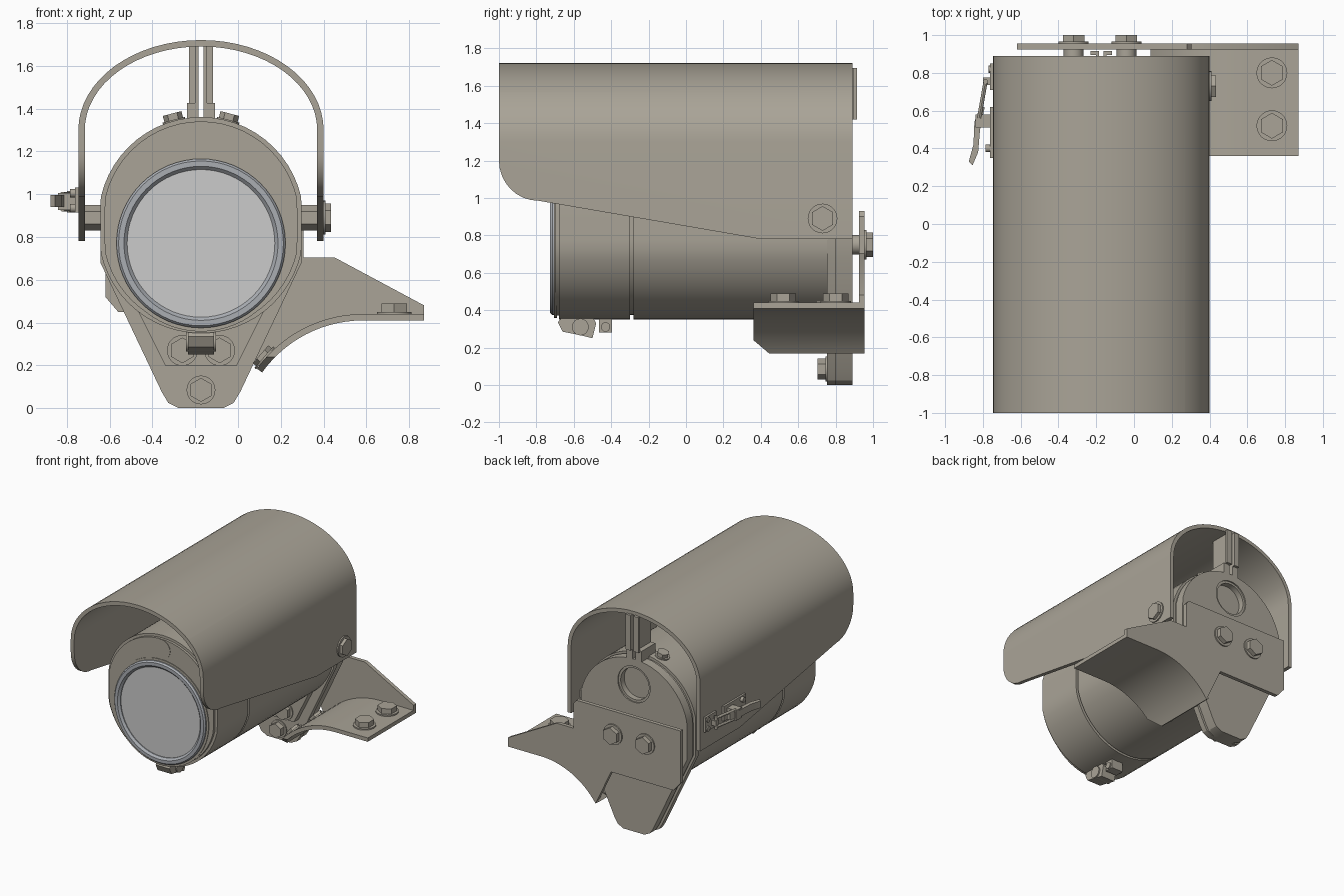
import bpy, bmesh
from math import sin, cos, pi, radians
from mathutils import Vector, Matrix

if "Cube" in bpy.data.objects:
    bpy.data.objects.remove(bpy.data.objects["Cube"])

CX = -0.173  # axis of the housing


def material(name, rgb):
    m = bpy.data.materials.new(name)
    m.diffuse_color = (*rgb, 1)
    m.use_nodes = True
    m.node_tree.nodes["Principled BSDF"].inputs["Base Color"].default_value = m.diffuse_color
    return m


PAINT = material("warm_grey_paint", (0.40, 0.37, 0.31))
RIM = material("rim_metal", (0.40, 0.42, 0.45))
GLASS = material("lens_glass", (0.55, 0.55, 0.56))


def finish(name, bm, mat=PAINT):
    bmesh.ops.recalc_face_normals(bm, faces=bm.faces)
    me = bpy.data.meshes.new(name)
    bm.to_mesh(me)
    bm.free()
    ob = bpy.data.objects.new(name, me)
    me.materials.append(mat)
    bpy.context.collection.objects.link(ob)
    return ob


def prism(name, pts, axis, a, b, mat=PAINT):
    """Extrude a 2D outline along an axis: x -> (y,z), y -> (x,z), z -> (x,y)."""
    put = {'x': lambda p, t: (t, p[0], p[1]), 'y': lambda p, t: (p[0], t, p[1]),
           'z': lambda p, t: (p[0], p[1], t)}[axis]
    bm = bmesh.new()
    lo = [bm.verts.new(put(p, a)) for p in pts]
    hi = [bm.verts.new(put(p, b)) for p in pts]
    bm.faces.new(lo)
    bm.faces.new(hi)
    n = len(pts)
    for i in range(n):
        j = (i + 1) % n
        bm.faces.new((lo[i], lo[j], hi[j], hi[i]))
    return finish(name, bm, mat)


def box(name, x0, x1, y0, y1, z0, z1):
    return prism(name, [(x0, y0), (x1, y0), (x1, y1), (x0, y1)], 'z', z0, z1)


def add_cyl(bm, base, d, r, h, seg):
    d = Vector(d).normalized()
    m = Matrix.Translation(Vector(base) + d * h / 2) @ d.to_track_quat('Z', 'Y').to_matrix().to_4x4()
    bmesh.ops.create_cone(bm, cap_ends=True, segments=seg, radius1=r, radius2=r, depth=h, matrix=m)


def cyl(name, base, d, r, h, seg=32, mat=PAINT):
    bm = bmesh.new()
    add_cyl(bm, base, d, r, h, seg)
    return finish(name, bm, mat)


def bolt(name, base, d, r=0.06, h=0.045, shank=0.0):
    """Washer, hexagon head and optional shank behind the seat."""
    bm = bmesh.new()
    add_cyl(bm, base, d, r * 1.2, 0.01, 28)
    add_cyl(bm, base, d, r, h, 6)
    if shank:
        add_cyl(bm, base, [-c for c in d], r * 0.8, shank, 20)
    return finish(name, bm)


def lathe(name, prof, mat, seg=64, zc=0.77):
    """Revolve (radius, y) points around the lens axis."""
    bm = bmesh.new()
    rings = [[bm.verts.new((CX + r * cos(2 * pi * i / seg), y, zc + r * sin(2 * pi * i / seg)))
              for i in range(seg)] for r, y in prof]
    for k in range(len(rings)):
        p, q = rings[k], rings[(k + 1) % len(rings)]
        for i in range(seg):
            j = (i + 1) % seg
            bm.faces.new((p[i], p[j], q[j], q[i]))
    return finish(name, bm, mat)


def boolean(ob, cutter, op):
    m = ob.modifiers.new("cut", 'BOOLEAN')
    m.operation, m.object, m.solver = op, cutter, 'EXACT'
    bpy.context.view_layer.objects.active = ob
    bpy.ops.object.modifier_apply(modifier=m.name)
    bpy.data.objects.remove(cutter)


def upper(d, n=28):
    """Top arc of the housing outline, left to right."""
    r, w = 0.48 - d, 0.47 - d
    return [(CX - max(-w, min(w, r * cos(pi * i / n))), 0.88 + r * sin(pi * i / n)) for i in range(n + 1)]


def lower(d, n=28):
    r, w = 0.48 - d, 0.47 - d
    return [(CX + max(-w, min(w, r * cos(pi * i / n))), 0.83 - r * sin(pi * i / n)) for i in range(n + 1)]


# Sun hood: arch shell trimmed to the swept side outline
def arch(a, b, n=32):
    return [(CX - a * cos(pi * i / n), 1.30 + b * sin(pi * i / n)) for i in range(n + 1)]


outer = [(CX - 0.573, 0.7)] + arch(0.573, 0.42) + [(CX + 0.573, 0.7)]
inner = [(CX - 0.543, 0.7)] + arch(0.543, 0.39) + [(CX + 0.543, 0.7)]
hood = prism("sun_hood", outer + inner[::-1], 'y', -1, 0.89)
nose = [(-0.79 - 0.21 * sin(t * pi / 16), 1.20 - 0.215 * cos(t * pi / 16)) for t in range(9)]
side = [(0.95, 0.78), (0.4, 0.78)] + nose + [(-1.0, 1.8), (0.95, 1.8)]
boolean(hood, prism("hood_cutter", side, 'x', -1.2, 1.2), 'INTERSECT')

# Housing: front cap, groove, main barrel
prism("front_lip", upper(0.02) + lower(0.02), 'y', -0.70, -0.68)
prism("front_cap", upper(0) + lower(0), 'y', -0.68, -0.30)
prism("cap_groove", upper(0.025) + lower(0.025), 'y', -0.31, -0.27)
prism("main_barrel", upper(0) + lower(0), 'y', -0.28, 0.76)
cyl("front_plug", (CX, -0.69, 1.26), (0, -1, 0), 0.078, 0.014)

# Lens and rim
lathe("lens_rim", [(0.395, -0.68), (0.395, -0.715), (0.385, -0.727), (0.36, -0.727), (0.345, -0.712), (0.345, -0.68)], RIM)
lathe("lens_seal", [(0.412, -0.69), (0.412, -0.706), (0.39, -0.706), (0.39, -0.69)], PAINT)
cyl("lens", (CX, -0.68, 0.77), (0, -1, 0), 0.347, 0.025, 64, GLASS)


# Rear flanges with the tapering tab that reaches the ground
def flange(d):
    tab = [(0.297, 0.68), (0.01, 0.075), (-0.02, 0.025), (-0.07, 0.0)]
    right = [(x - d, z) for x, z in tab]
    return upper(d) + right + [(2 * CX - x, z) for x, z in right[::-1]]


prism("front_flange", flange(0), 'y', 0.755, 0.80)
prism("flange_gasket", flange(0.02), 'y', 0.79, 0.83)
rear = prism("rear_flange", flange(0.012), 'y', 0.82, 0.89)
boolean(rear, cyl("port_cutter", (CX, 0.835, 1.15), (0, 1, 0), 0.14, 0.2, 48), 'DIFFERENCE')
lathe("rear_port_ring", [(0.14, 0.83), (0.14, 0.88), (0.122, 0.88), (0.122, 0.83)], PAINT, 48, 1.15)
prism("flange_gusset", [(-0.52, 0.56), (-0.34, 0.20), (-0.006, 0.20), (0.174, 0.56)], 'y', 0.70, 0.76)
bolt("tab_bolt", (CX, 0.757, 0.085), (0, -1, 0), 0.056, 0.055)
for s in (-1, 1):
    bolt("gusset_bolt", (CX + s * 0.087, 0.702, 0.27), (0, -1, 0))
    bolt("flange_top_bolt", (CX + s * 0.125, 0.72, 1.338), (s * 0.25, 0, 0.97), 0.045, 0.04)

# Hood supports: paired angle struts with a foot
for s in (-1, 1):
    angle = [(0.012, 0.72), (0.027, 0.72), (0.027, 0.895), (0.057, 0.895), (0.057, 0.915), (0.012, 0.915)]
    prism("hood_strut", [(CX + s * x, y) for x, y in angle], 'z', 1.42, 1.695)
    box("strut_foot", *sorted((CX + s * 0.012, CX + s * 0.066)), 0.72, 0.89, 1.34, 1.425)

# Hood pivot bolt and spacer on both sides
bolt("hood_pivot_bolt", (0.40, 0.73, 0.89), (1, 0, 0), 0.066, 0.034)
cyl("pivot_spacer", (0.28, 0.73, 0.89), (1, 0, 0), 0.06, 0.095, 6)
cyl("latch_side_spacer", (-0.63, 0.73, 0.89), (-1, 0, 0), 0.06, 0.09, 6)

# Mounting bracket: back plate with wing, and curved shelf
N = 14
ang = [radians(90 + 54.5 * i / N) for i in range(N + 1)]
low = [(0.585 + 0.58 * cos(t), -0.17 + 0.58 * sin(t)) for t in ang]
high = [(0.585 + 0.61 * cos(t), -0.17 + 0.61 * sin(t)) for t in ang]
plate = [(-0.62, 0.93), (0.28, 0.93), (0.305, 0.90), (0.305, 0.705), (0.45, 0.705), (0.87, 0.48), (0.87, 0.41)]
prism("bracket_plate", plate + low + [(-0.02, 0.45), (-0.56, 0.45), (-0.62, 0.52)], 'y', 0.925, 0.955)
shelf = prism("bracket_shelf", [(0.87, 0.44), (0.87, 0.41)] + low + high[::-1], 'y', 0.36, 0.95)
boolean(shelf, prism("shelf_cutter", [(0.34, 0.257), (0.34, 0.1), (0.525, 0.1)], 'x', -0.2, 0.6), 'DIFFERENCE')
for x in (-0.32, -0.04):
    bolt("plate_bolt", (x, 0.955, 0.75), (0, 1, 0), 0.066, 0.045, 0.08)
for y in (0.52, 0.80):
    bolt("shelf_bolt", (0.73, y, 0.44), (0, 0, 1), 0.068, 0.05)
    bolt("shelf_end_bolt", (0.128, y, 0.232), (-0.75, 0, 0.66), 0.055, 0.03)

# Toggle latch on the left side of the hood
box("latch_base", -0.762, -0.74, 0.35, 0.62, 0.915, 1.03)
box("latch_catch_plate", -0.762, -0.74, 0.71, 0.85, 0.915, 1.03)
box("latch_pivot_block", -0.84, -0.755, 0.51, 0.58, 0.925, 1.005)
lever = [(-0.79, 0.62), (-0.815, 0.62), (-0.845, 0.54), (-0.85, 0.42), (-0.875, 0.33),
         (-0.855, 0.31), (-0.825, 0.38), (-0.815, 0.50)]
prism("latch_lever", lever, 'z', 0.94, 0.995)
for z in (0.93, 1.0):
    cyl("latch_link", (-0.82, 0.56, z), (0.035, 0.2, 0), 0.011, 0.20, 12)
    cyl("latch_rivet", (-0.755, 0.82, z + 0.005), (-1, 0, 0), 0.02, 0.016, 16)
    cyl("latch_rivet", (-0.755, 0.40, z + 0.005), (-1, 0, 0), 0.02, 0.03, 16)
cyl("latch_cross_bar", (-0.786, 0.755, 0.915), (0, 0, 1), 0.013, 0.10, 12)
box("latch_hook", -0.80, -0.75, 0.735, 0.775, 0.945, 0.985)

# Clasp under the front cap
clasp = [(-0.685, 0.335), (-0.66, 0.365), (-0.50, 0.365), (-0.48, 0.33), (-0.50, 0.25), (-0.56, 0.265), (-0.66, 0.285)]
prism("clasp_body", clasp, 'x', CX - 0.06, CX + 0.06)
cyl("clasp_pin", (CX - 0.07, -0.565, 0.31), (1, 0, 0), 0.045, 0.14, 24)
box("clasp_block", CX - 0.05, CX + 0.05, -0.465, -0.395, 0.28, 0.37)
cyl("clasp_block_pin", (CX - 0.06, -0.43, 0.31), (1, 0, 0), 0.025, 0.12, 16)

# Smooth round surfaces, keep hard edges
bpy.ops.object.select_all(action='SELECT')
bpy.context.view_layer.objects.active = hood
bpy.ops.object.shade_smooth_by_angle(angle=radians(30))
